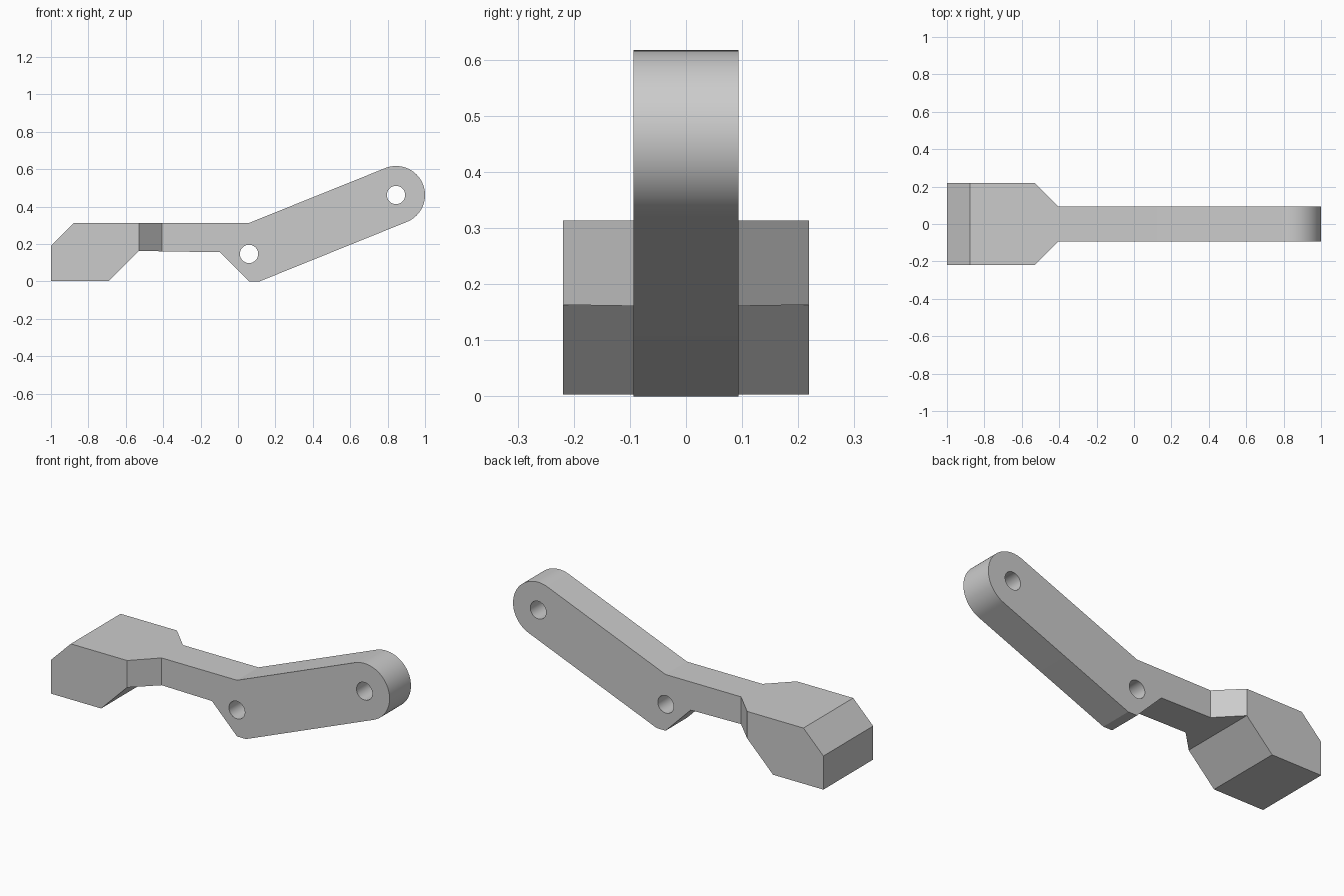
import bpy, bmesh
from math import radians, sin, cos
from mathutils import Vector

cube = bpy.data.objects.get("Cube")
if cube:
    bpy.data.objects.remove(cube, do_unlink=True)

grey = bpy.data.materials.new("light grey")
grey.use_nodes = True
colour = (0.6, 0.6, 0.6, 1)
grey.diffuse_color = colour
grey.node_tree.nodes["Principled BSDF"].inputs["Base Color"].default_value = colour


def prism(name, points, depth):
    """Extrude a closed outline of 3D points along depth."""
    bm = bmesh.new()
    face = bm.faces.new([bm.verts.new(p) for p in points])
    ext = bmesh.ops.extrude_face_region(bm, geom=[face])["geom"]
    bmesh.ops.translate(bm, vec=Vector(depth),
                        verts=[v for v in ext if isinstance(v, bmesh.types.BMVert)])
    bmesh.ops.recalc_face_normals(bm, faces=bm.faces)
    mesh = bpy.data.meshes.new(name)
    bm.to_mesh(mesh)
    bm.free()
    mesh.materials.append(grey)
    obj = bpy.data.objects.new(name, mesh)
    bpy.context.collection.objects.link(obj)
    return obj


def arc(cx, cz, r, start, end, steps):
    angles = [radians(start + (end - start) * i / steps) for i in range(steps + 1)]
    return [(cx + r * cos(a), cz + r * sin(a)) for a in angles]


def side_prism(name, outline, half):
    return prism(name, [(x, -half, z) for x, z in outline], (0, 2 * half, 0))


# Side outline: wide head, shank, heel and raised arm with a round end
tip = (0.845, 0.462)
outline = [(-1, 0.003), (-0.69, 0.003), (-0.53, 0.163), (-0.095, 0.156),
           (0.06, 0), (0.115, 0)]
outline += arc(*tip, 0.155, -68, 112, 40)
outline += [(0.06, 0.313), (-0.877, 0.313), (-1, 0.19)]
lever = side_prism("lever", outline, 0.219)

# Plan outline: head tapering to the narrow arm
half_plan = [(-1.1, 0.219), (-0.53, 0.219), (-0.405, 0.094), (1.1, 0.094)]
plan = half_plan + [(x, -y) for x, y in reversed(half_plan)]
cutters = [("INTERSECT", prism("plan_cutter", [(x, y, -0.1) for x, y in plan], (0, 0, 1)))]

# Pivot holes through the heel and the round end
for name, centre in (("heel_hole", (0.059, 0.147)), ("tip_hole", tip)):
    ring = arc(*centre, 0.049, 0, 360, 32)[:-1]
    cutters.append(("DIFFERENCE", side_prism(name, ring, 0.4)))

bpy.context.view_layer.objects.active = lever
lever.select_set(True)
for operation, cutter in cutters:
    mod = lever.modifiers.new(cutter.name, "BOOLEAN")
    mod.operation = operation
    mod.solver = "EXACT"
    mod.object = cutter
    bpy.ops.object.modifier_apply(modifier=mod.name)
    bpy.data.objects.remove(cutter, do_unlink=True)

bpy.ops.object.shade_smooth_by_angle(angle=radians(20))
